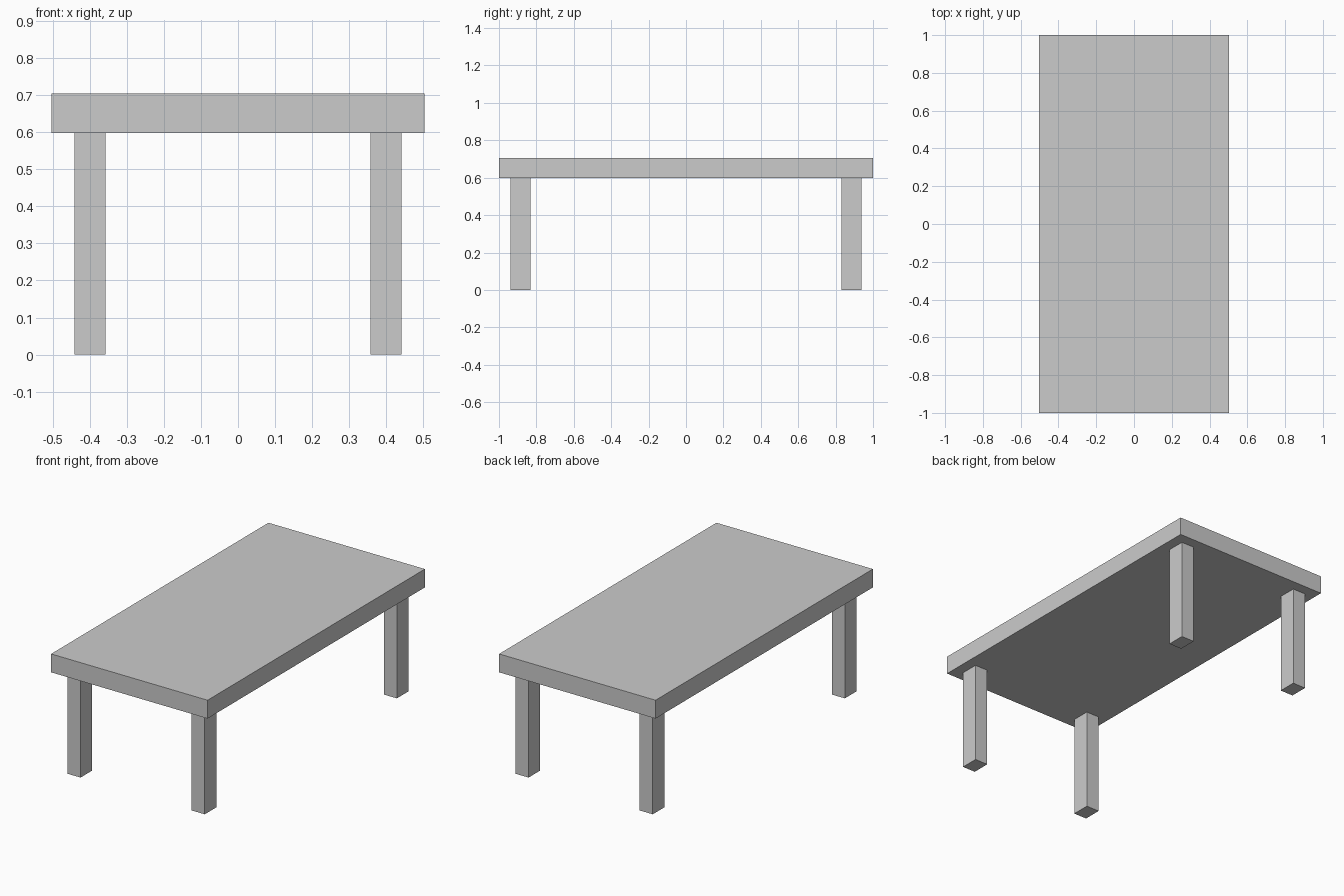
import bpy

if "Cube" in bpy.data.objects:
    bpy.data.objects.remove(bpy.data.objects["Cube"])


def box(name, lo, hi):
    bpy.ops.mesh.primitive_cube_add(size=1, location=[(a + b) / 2 for a, b in zip(lo, hi)])
    ob = bpy.context.object
    ob.name = name
    ob.scale = [b - a for a, b in zip(lo, hi)]
    bpy.ops.object.transform_apply(location=False, rotation=False, scale=True)
    return ob


LEG_H, TOP_H = 0.598, 0.705

# Thick rectangular top
box("table_top", (-0.504, -1, LEG_H), (0.504, 1, TOP_H))

# Four rectangular legs, inset from the corners
LX, LY, HX, HY = 0.4, 0.884, 0.042, 0.0535
for sy, end in ((-1, "front"), (1, "back")):
    for sx, side in ((-1, "left"), (1, "right")):
        x, y = sx * LX, sy * LY
        box(f"{end}_{side}_leg", (x - HX, y - HY, 0), (x + HX, y + HY, LEG_H))
